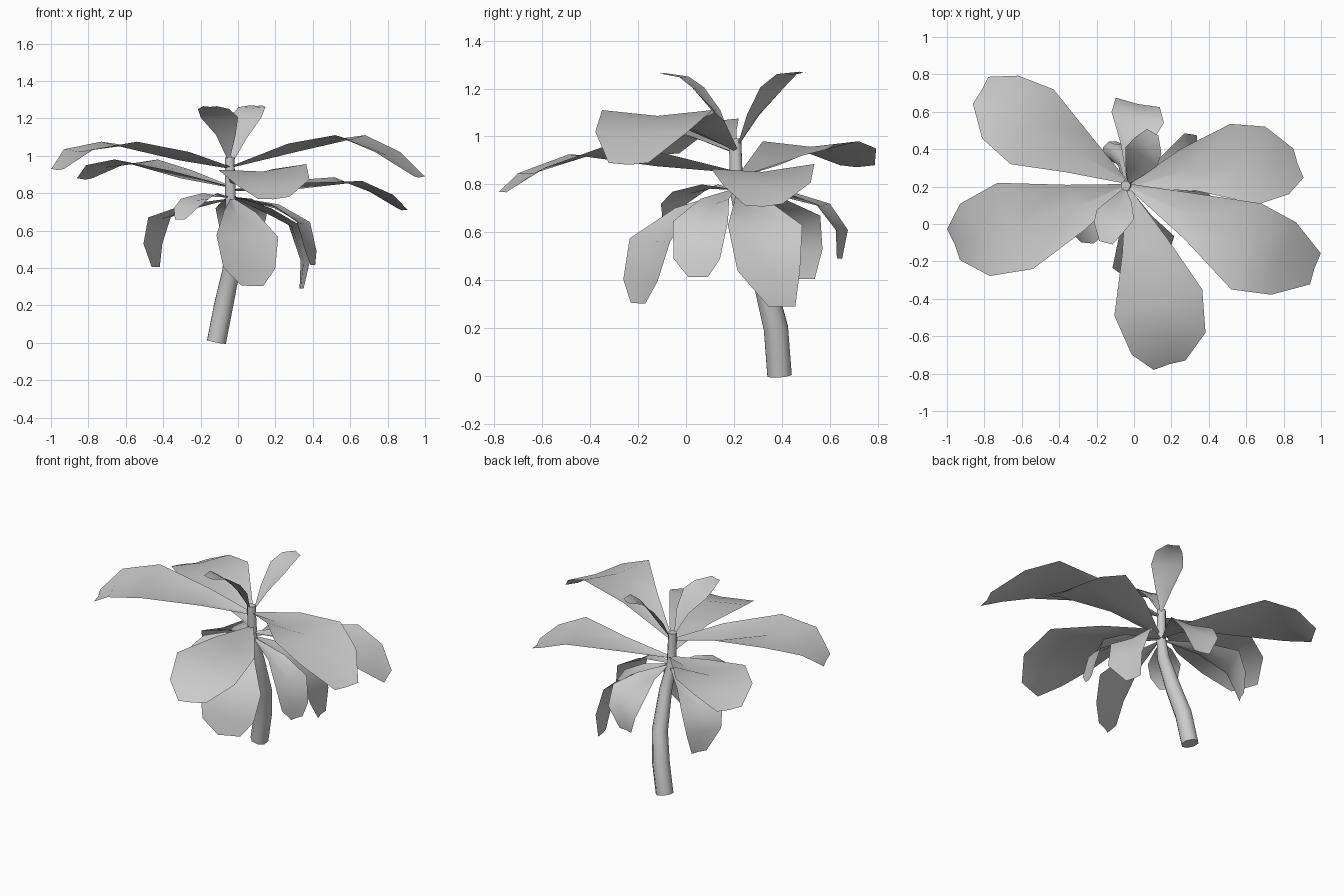
import bpy
from mathutils import Vector

# Relative width and crease depth of the five cross rows of every leaf
WIDTH = (0.06, 0.52, 1.0, 0.84, 0.36)
CREASE = (0.02, 0.09, 0.05, 0.03, 0.02)


def leaf(name, spine, side):
    """Creased sheet along a five-point spine; side is the full width vector."""
    pts = [Vector(p) for p in spine]
    side = Vector(side)
    w = side.length
    chord = pts[2] - pts[0]
    if chord.cross(side).z < 0:
        side = -side
    verts = []
    for i, p in enumerate(pts):
        tangent = pts[min(i + 1, 4)] - pts[max(i - 1, 0)]
        normal = tangent.cross(side).normalized()
        half = side * WIDTH[i] * 0.5
        verts += [p - half, p - normal * CREASE[i] * w, p + half]
    faces = []
    for i in range(4):
        for j in range(2):
            a = i * 3 + j
            faces.append((a, a + 3, a + 4, a + 1))
    mesh = bpy.data.meshes.new(name)
    mesh.from_pydata(verts, [], faces)
    mesh.shade_smooth()
    bpy.context.collection.objects.link(bpy.data.objects.new(name, mesh))


# Bent, tapering trunk
curve = bpy.data.curves.new("trunk", "CURVE")
curve.dimensions = "3D"
curve.bevel_depth = 1.0
curve.bevel_resolution = 2
curve.use_fill_caps = True
path = [(-0.115, 0.39, 0.005, 0.055), (-0.077, 0.375, 0.2, 0.055),
        (-0.038, 0.33, 0.38, 0.05), (-0.025, 0.25, 0.62, 0.04),
        (-0.04, 0.21, 0.78, 0.03), (-0.045, 0.205, 0.99, 0.027)]
spl = curve.splines.new("POLY")
spl.points.add(len(path) - 1)
for pt, (x, y, z, r) in zip(spl.points, path):
    pt.co = (x, y, z, 1)
    pt.radius = r
spl.use_smooth = True
bpy.context.collection.objects.link(bpy.data.objects.new("trunk", curve))

# Large spreading leaves
leaf("leaf_back_left", [(-.05, .23, .84), (-.30, .38, .92), (-.545, .52, .98),
                        (-.715, .625, .95), (-.82, .715, .88)], (.23, .40, 0))
leaf("leaf_left", [(-.04, .2, .94), (-.31, .09, 1.02), (-.635, -.01, 1.075),
                   (-.85, -.085, 1.035), (-.965, -.11, .93)], (.19, -.46, 0))
leaf("leaf_right", [(-.02, .2, .95), (.31, .04, 1.065), (.60, -.12, 1.11),
                    (.80, -.185, 1.02), (.97, -.24, .89)], (.16, .46, 0))
leaf("leaf_back_right", [(-.02, .2, .82), (.29, .29, .86), (.59, .32, .875),
                         (.765, .34, .80), (.88, .325, .715)], (.15, -.43, -.02))
leaf("leaf_front", [(-.03, .18, .86), (.06, -.12, .92), (.13, -.42, .94),
                    (.185, -.64, .86), (.19, -.755, .775)], (.47, .14, .03))

# Young upright leaves at the crown
leaf("top_leaf_back", [(-.03, .22, .97), (.0, .28, 1.09), (.04, .36, 1.205),
                       (.075, .42, 1.26), (.10, .49, 1.27)], (.17, -.10, 0))
leaf("top_leaf_front", [(-.05, .19, .98), (-.065, .13, 1.11), (-.10, .05, 1.205),
                        (-.13, -.01, 1.25), (-.15, -.10, 1.265)], (.20, -.05, 0))

# Drooping lower leaves
leaf("low_leaf_back", [(-.03, .24, .78), (0, .42, .77), (.02, .57, .72),
                       (.02, .65, .61), (.0, .64, .49)], (.28, -.06, 0))
leaf("low_leaf_front", [(-.03, .18, .77), (.01, .0, .70), (.05, -.15, .57),
                        (.06, -.19, .40), (.075, -.2, .305)], (.33, .17, -.01))
leaf("low_leaf_right_back", [(-.02, .22, .78), (.16, .28, .72), (.30, .33, .63),
                             (.36, .345, .44), (.34, .40, .29)], (-.06, .31, 0))
leaf("low_leaf_right", [(-.02, .2, .78), (.20, .12, .74), (.35, .06, .645),
                        (.39, .045, .49), (.40, .05, .415)], (.07, .23, 0))
leaf("low_leaf_left", [(-.05, .23, .77), (-.25, .34, .74), (-.42, .43, .67),
                       (-.455, .46, .53), (-.44, .49, .405)], (.12, .26, 0))
leaf("low_leaf_front_left", [(-.05, .2, .78), (-.15, .1, .80), (-.23, .01, .77),
                             (-.28, -.05, .72), (-.31, -.075, .66)], (.15, -.13, 0))
